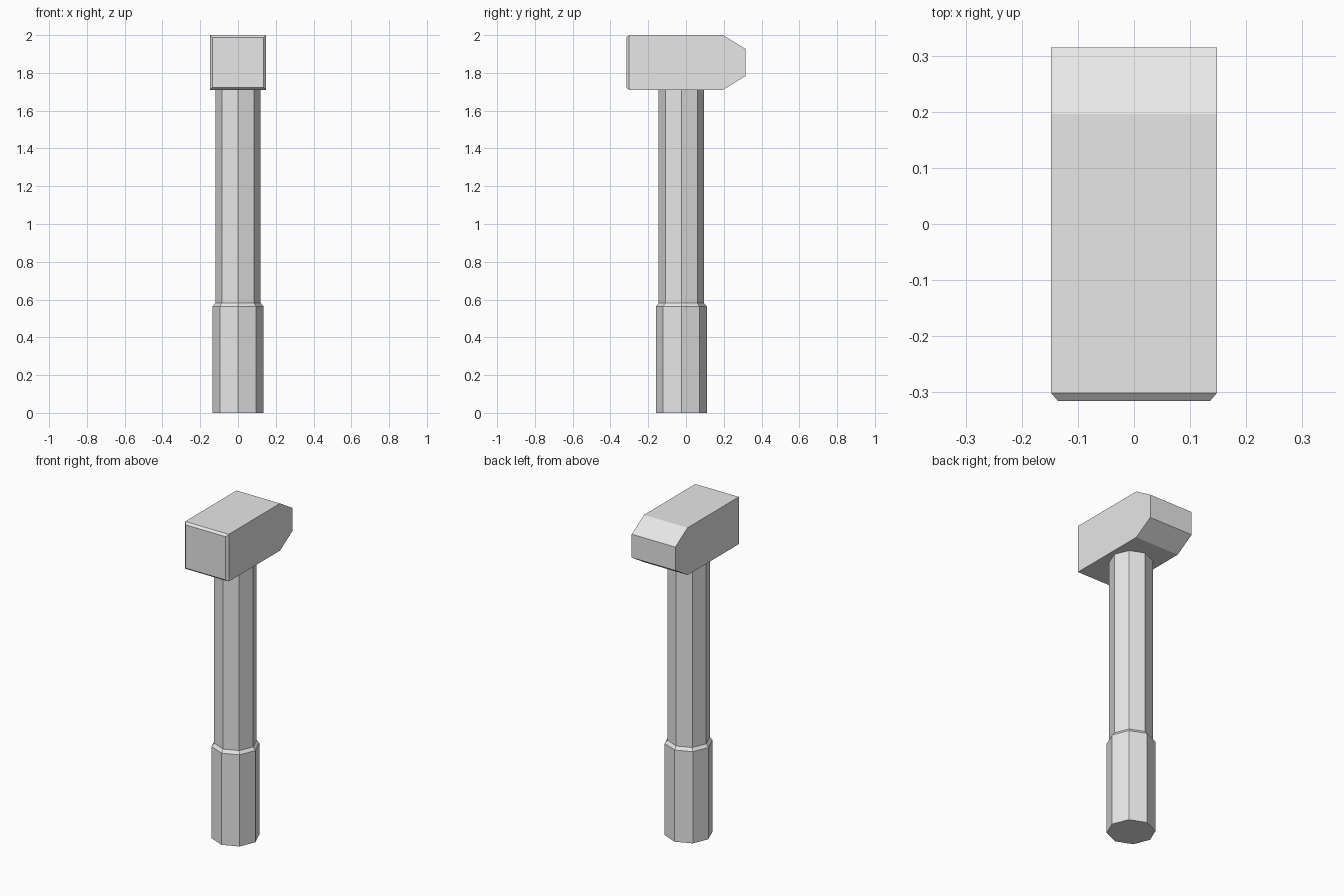
import bpy
import bmesh
import math

cube = bpy.data.objects.get("Cube")
if cube:
    bpy.data.objects.remove(cube, do_unlink=True)

# One plain grey for the whole tool
GREY = (0.8, 0.8, 0.8, 1.0)
grey = bpy.data.materials.new("plain_grey")
grey.use_nodes = True
grey.diffuse_color = GREY
grey.node_tree.nodes["Principled BSDF"].inputs["Base Color"].default_value = GREY

HANDLE_Y = -0.025
HEAD_Z = 1.855


def loft(name, rings):
    """Skin a list of matching point rings and cap both ends."""
    bm = bmesh.new()
    loops = [[bm.verts.new(p) for p in ring] for ring in rings]
    n = len(loops[0])
    for a, b in zip(loops, loops[1:]):
        for i in range(n):
            j = (i + 1) % n
            bm.faces.new((a[i], a[j], b[j], b[i]))
    bm.faces.new(loops[0])
    bm.faces.new(loops[-1])
    bmesh.ops.recalc_face_normals(bm, faces=bm.faces)
    mesh = bpy.data.meshes.new(name)
    bm.to_mesh(mesh)
    bm.free()
    mesh.materials.append(grey)
    obj = bpy.data.objects.new(name, mesh)
    bpy.context.collection.objects.link(obj)
    return obj


def octagon(radius, z):
    angles = [math.radians(45 * i) for i in range(8)]
    return [(radius * math.cos(a), HANDLE_Y + radius * math.sin(a), z) for a in angles]


def rectangle(y, half_width, half_height):
    corners = ((-1, -1), (1, -1), (1, 1), (-1, 1))
    return [(sx * half_width, y, HEAD_Z + sz * half_height) for sx, sz in corners]


# Handle: thick grip, sloped shoulder, slimmer shaft up into the head
loft("handle", [octagon(r, z) for r, z in
                ((0.135, 0), (0.135, 0.563), (0.12, 0.582), (0.12, 1.72))])

# Head: chamfered striking face at the front, blunt wedge at the back
loft("hammer_head", [rectangle(y, w, h) for y, w, h in
                     ((-0.315, 0.136, 0.133), (-0.301, 0.148, 0.145),
                      (0.196, 0.148, 0.145), (0.315, 0.148, 0.072))])
